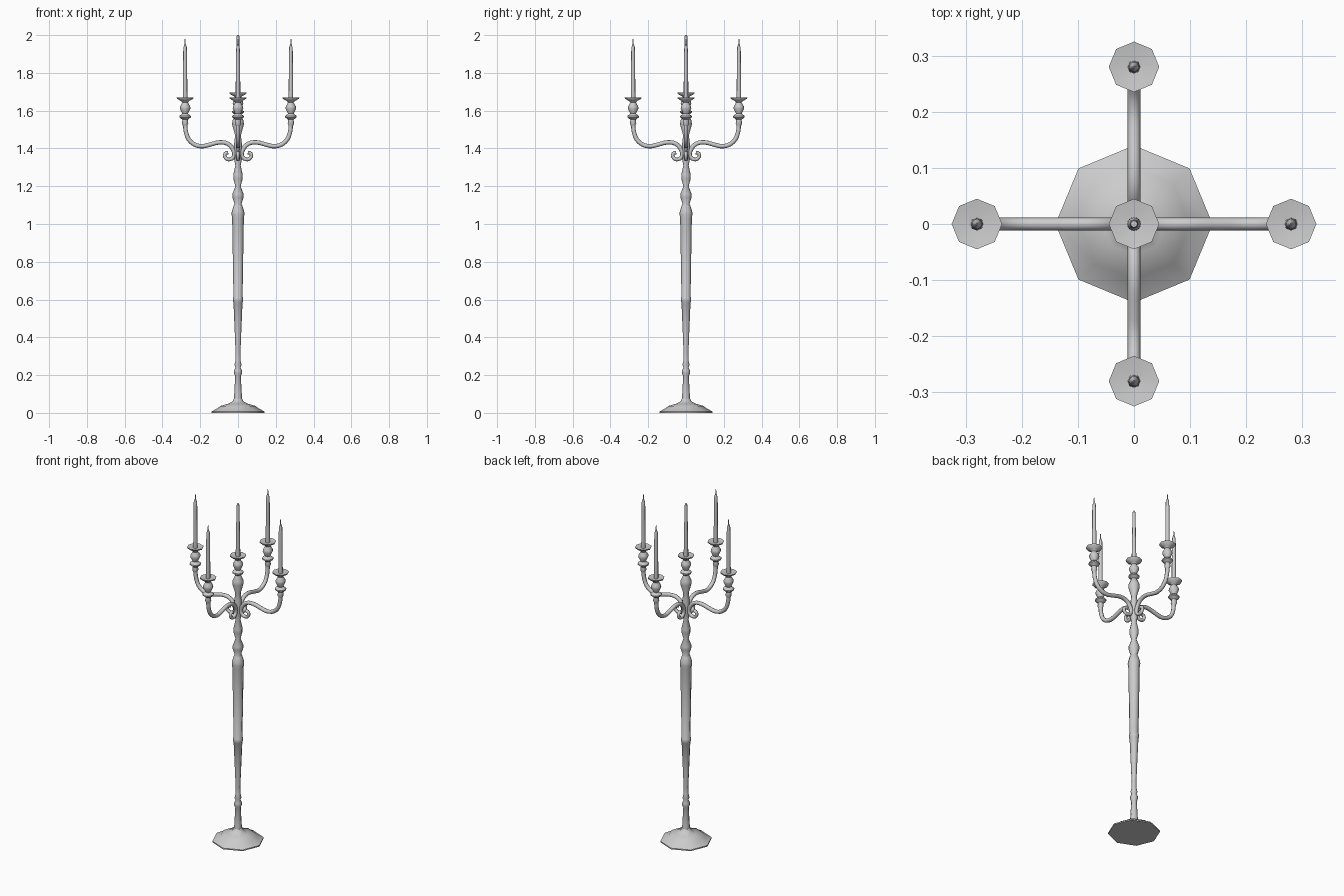
import bpy, math
from mathutils import Matrix, Vector

if "Cube" in bpy.data.objects:
    bpy.data.objects.remove(bpy.data.objects["Cube"])


def smooth(ob, deg=50):
    bpy.ops.object.select_all(action='DESELECT')
    ob.select_set(True)
    bpy.context.view_layer.objects.active = ob
    bpy.ops.object.shade_smooth_by_angle(angle=math.radians(deg))


def lathe(name, profile, at=(0, 0), sides=8):
    """Turn a list of (radius, z) into a closed, eight-sided turned part."""
    verts, faces = [], []
    for r, z in profile:
        for i in range(sides):
            a = 2 * math.pi * i / sides
            verts.append((at[0] + r * math.cos(a), at[1] + r * math.sin(a), z))
    for k in range(len(profile) - 1):
        for i in range(sides):
            j = (i + 1) % sides
            faces.append((k * sides + i, k * sides + j,
                          (k + 1) * sides + j, (k + 1) * sides + i))
    faces.append(tuple(reversed(range(sides))))
    n = len(verts)
    faces.append(tuple(range(n - sides, n)))
    me = bpy.data.meshes.new(name)
    me.from_pydata(verts, [], faces)
    ob = bpy.data.objects.new(name, me)
    bpy.context.collection.objects.link(ob)
    smooth(ob)
    return ob


def tube(name, points, depth):
    """Sweep a round section along (x, z, thickness) points."""
    cu = bpy.data.curves.new(name, 'CURVE')
    cu.dimensions = '3D'
    cu.bevel_depth = depth
    cu.bevel_resolution = 2
    cu.use_fill_caps = True
    cu.resolution_u = 3
    sp = cu.splines.new('BEZIER')
    sp.bezier_points.add(len(points) - 1)
    for bp, (x, z, t) in zip(sp.bezier_points, points):
        bp.co = (x, 0, z)
        bp.radius = t
        bp.handle_left_type = bp.handle_right_type = 'AUTO'
    ob = bpy.data.objects.new(name, cu)
    bpy.context.collection.objects.link(ob)
    bpy.ops.object.select_all(action='DESELECT')
    ob.select_set(True)
    bpy.context.view_layer.objects.active = ob
    bpy.ops.object.convert(target='MESH')
    ob = bpy.context.object
    smooth(ob)
    return ob


# Spreading foot
lathe("foot", [(0.14, 0), (0.14, 0.007), (0.10, 0.03), (0.095, 0.036),
               (0.055, 0.048), (0.03, 0.06), (0.022, 0.075)])

# Turned column
lathe("column", [
    (0.023, 0.06), (0.020, 0.10), (0.015, 0.195), (0.021, 0.21),
    (0.021, 0.225), (0.014, 0.24), (0.019, 0.255), (0.014, 0.275),
    (0.013, 0.32), (0.017, 0.42), (0.024, 0.585), (0.027, 0.59),
    (0.027, 0.61), (0.024, 0.615), (0.031, 1.03), (0.034, 1.05),
    (0.033, 1.065), (0.024, 1.095), (0.018, 1.105), (0.029, 1.14),
    (0.029, 1.16), (0.014, 1.20), (0.025, 1.24), (0.025, 1.26),
    (0.014, 1.31), (0.020, 1.34), (0.020, 1.43), (0.015, 1.47),
    (0.031, 1.525), (0.030, 1.545), (0.014, 1.58)])

# Candle cup, shared shape, top rim at z
def cup_profile(top):
    return [(r, top + d) for r, d in (
        (0.010, -0.15), (0.017, -0.135), (0.014, -0.115), (0.031, -0.102),
        (0.031, -0.095), (0.015, -0.083), (0.028, -0.056), (0.027, -0.045),
        (0.015, -0.025), (0.021, -0.016), (0.043, -0.004), (0.045, 0.003),
        (0.013, -0.002))]

lathe("centre_cup", cup_profile(1.692))
lathe("centre_candle", [(0.013, 1.68), (0.012, 1.75), (0.008, 1.985), (0.006, 2.0)])

# Scrolled arm: outer end, S bend, then curl beside the column
arm_path = [(0.28, 1.54, 1), (0.274, 1.48, 1), (0.25, 1.435, 1), (0.20, 1.412, 1),
            (0.15, 1.420, 1), (0.10, 1.432, 1), (0.055, 1.425, 1), (0.027, 1.395, 1),
            (0.022, 1.36, 0.9), (0.042, 1.342, 0.85), (0.066, 1.350, 0.8),
            (0.068, 1.373, 0.8), (0.052, 1.378, 0.8)]
first = tube("arm_1", arm_path, 0.0115)

for i in range(4):
    a = i * math.pi / 2
    at = (0.28 * math.cos(a), 0.28 * math.sin(a))
    if i:
        arm = bpy.data.objects.new("arm_%d" % (i + 1), first.data)
        arm.rotation_euler.z = a
        bpy.context.collection.objects.link(arm)
    lathe("arm_cup_%d" % (i + 1), cup_profile(1.667), at)
    lathe("arm_candle_%d" % (i + 1), [(0.012, 1.66), (0.0105, 1.90), (0.009, 1.935),
                                      (0.003, 1.955), (0.002, 1.98)], at)
